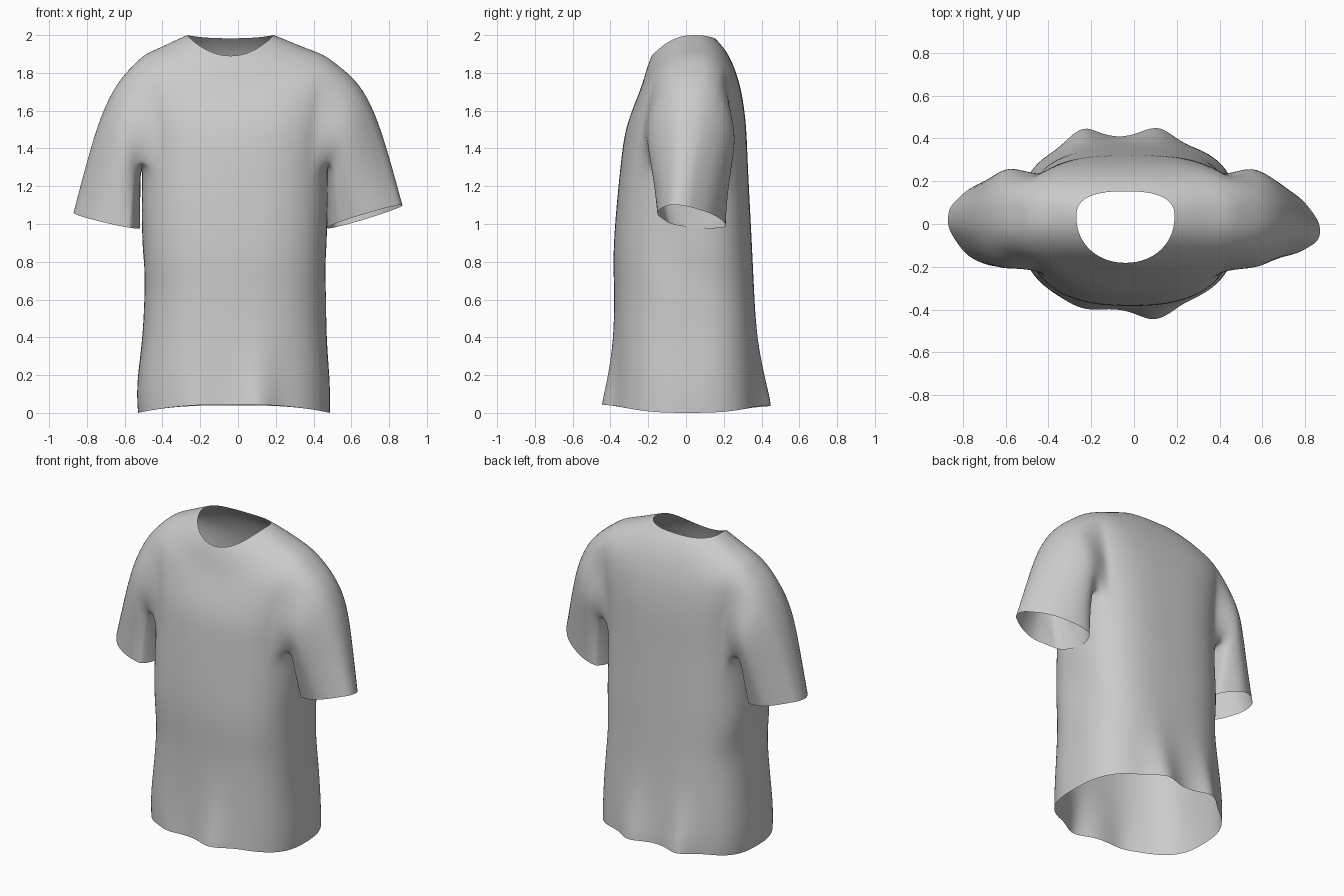
import bpy, bmesh, math
from mathutils import Vector

if "Cube" in bpy.data.objects:
    bpy.data.objects.remove(bpy.data.objects["Cube"])

N = 48          # columns around the torso, column 0 at +x, going towards +y (back)
HALF = 5        # armhole half width in columns
STEPS = 2       # rings per key section

# Torso key sections: x left, x right, y front, y back, z side, z front, z back
KEYS = [
    (-.53, .487, -.395, .39, 0, .045, .04),
    (-.535, .487, -.388, .385, .18, .2, .2),
    (-.49, .462, -.38, .363, .6, .6, .6),
    (-.51, .472, -.385, .35, .88, .88, .88),
    (-.505, .475, -.348, .328, 1.3, 1.3, 1.3),
    (-.525, .505, -.315, .317, 1.56, 1.52, 1.54),
    (-.555, .53, -.242, .283, 1.84, 1.71, 1.75),
    (-.42, .36, -.207, .22, 1.93, 1.825, 1.905),
    (-.27, .19, -.182, .153, 2, 1.89, 1.983),
]
LOW, TOP = 4 * STEPS, 6 * STEPS   # rings bounding the armhole

# Sleeve rings: outer x, outer z, inner z, half depth
SLEEVE = [(.64, 1.755, 1.265, .245), (.73, 1.58, 1.19, .23),
          (.80, 1.35, 1.08, .205), (.872, 1.08, .978, .185)]


def section(i):
    """Catmull-Rom blend between the key sections."""
    k = min(i // STEPS, len(KEYS) - 2)
    t = i / STEPS - k
    a, b, c, d = (KEYS[max(0, min(len(KEYS) - 1, k + o))] for o in (-1, 0, 1, 2))
    return [q + .5 * t * (r - p + t * (2 * p - 5 * q + 4 * r - s + t * (3 * (q - r) + s - p)))
            for p, q, r, s in zip(a, b, c, d)]


def power(v, e):
    return math.copysign(abs(v) ** e, v)


def torso_point(i, k):
    xl, xr, yf, yb, zs, zf, zb = section(i)
    a = 2 * math.pi * k / N
    c, s = math.cos(a), math.sin(a)
    # the back is squarer than the front
    e = 2 / ((2.9 if s > 0 else 2.5) if i <= TOP else (2.6 if s > 0 else 2.1))
    x = (xl + xr) / 2 + (xr - xl) / 2 * power(c, e)
    ym = (yf + yb) / 2 + .012 * max(0, i - TOP)
    y = ym + ((yb - ym) if s > 0 else (ym - yf)) * power(s, e)
    w = c * c
    z = zs * w + (zb if s > 0 else zf) * (1 - w)
    # two folds front and back flare out towards the hem
    for fx in (-.235, .1):
        depth = .085 if s > 0 else .058 + .14 * fx
        y += s * depth * math.exp(-((x - fx) / .085) ** 2 - (z / .24) ** 2)
    # soft drape lines below the arms
    if .2 < z < 1.2:
        x += .008 * power(c, 5) * math.sin(9 * y + 14 * z)
    return Vector((x, y, z))


bm = bmesh.new()

# Torso, open at hem, neck and armholes
count = (len(KEYS) - 1) * STEPS + 1
grid = [[bm.verts.new(torso_point(i, k)) for k in range(N)] for i in range(count)]


def in_armhole(i, k):
    d = min(abs(k + .5 - centre) for centre in (0, N // 2, N))
    return LOW <= i < TOP and d < HALF


for i in range(count - 1):
    for k in range(N):
        if not in_armhole(i, k):
            n = (k + 1) % N
            bm.faces.new((grid[i][k], grid[i][n], grid[i + 1][n], grid[i + 1][k]))


def add_sleeve(side, inner_x, tip_y, cuff_y, widen):
    """Grow a sleeve from the armhole edge down to the cuff."""
    path = [(TOP, j) for j in range(-HALF, HALF)]
    path += [(i, HALF) for i in range(TOP, LOW, -1)]
    path += [(LOW, j) for j in range(HALF, -HALF, -1)]
    path += [(i, -HALF) for i in range(LOW, TOP)]
    prev = [grid[i][j % N if side > 0 else N // 2 - j] for i, j in path]
    angles = [math.atan2((v.co.y - .02) / .23, (v.co.z - 1.55) / .26) for v in prev]
    for level, (ox, oz, iz, depth) in enumerate(SLEEVE):
        t = level / (len(SLEEVE) - 1)
        depth += widen * t
        cur = []
        for a in angles:
            c, s = math.cos(a), math.sin(a)
            f = (1 + c) / 2
            x = inner_x + (ox - inner_x) * f
            z = iz + (oz - iz + .02 * side * t) * f - .015 * side * t * s
            # folds run down the sleeve and deepen towards the cuff
            fold = 1 + (.01 + .06 * t) * math.cos(5 * a + .6 * side)
            y = .03 + (cuff_y - .03) * t + tip_y * t * t * c
            y += depth * s * fold * (1 - (.1 + .15 * t) * c)
            cur.append(bm.verts.new((side * x, y, z)))
        for q in range(len(cur)):
            r = (q + 1) % len(cur)
            bm.faces.new((prev[q], prev[r], cur[r], cur[q]))
        prev = cur


add_sleeve(1, .468, -.05, .02, -.01)
add_sleeve(-1, .515, .02, 0, .015)

bmesh.ops.recalc_face_normals(bm, faces=bm.faces)
mesh = bpy.data.meshes.new("t_shirt")
bm.to_mesh(mesh)
bm.free()
for face in mesh.polygons:
    face.use_smooth = True
shirt = bpy.data.objects.new("t_shirt", mesh)
bpy.context.collection.objects.link(shirt)

# Smooth cloth surface
sub = shirt.modifiers.new("smooth_cloth", 'SUBSURF')
sub.levels = sub.render_levels = 2
